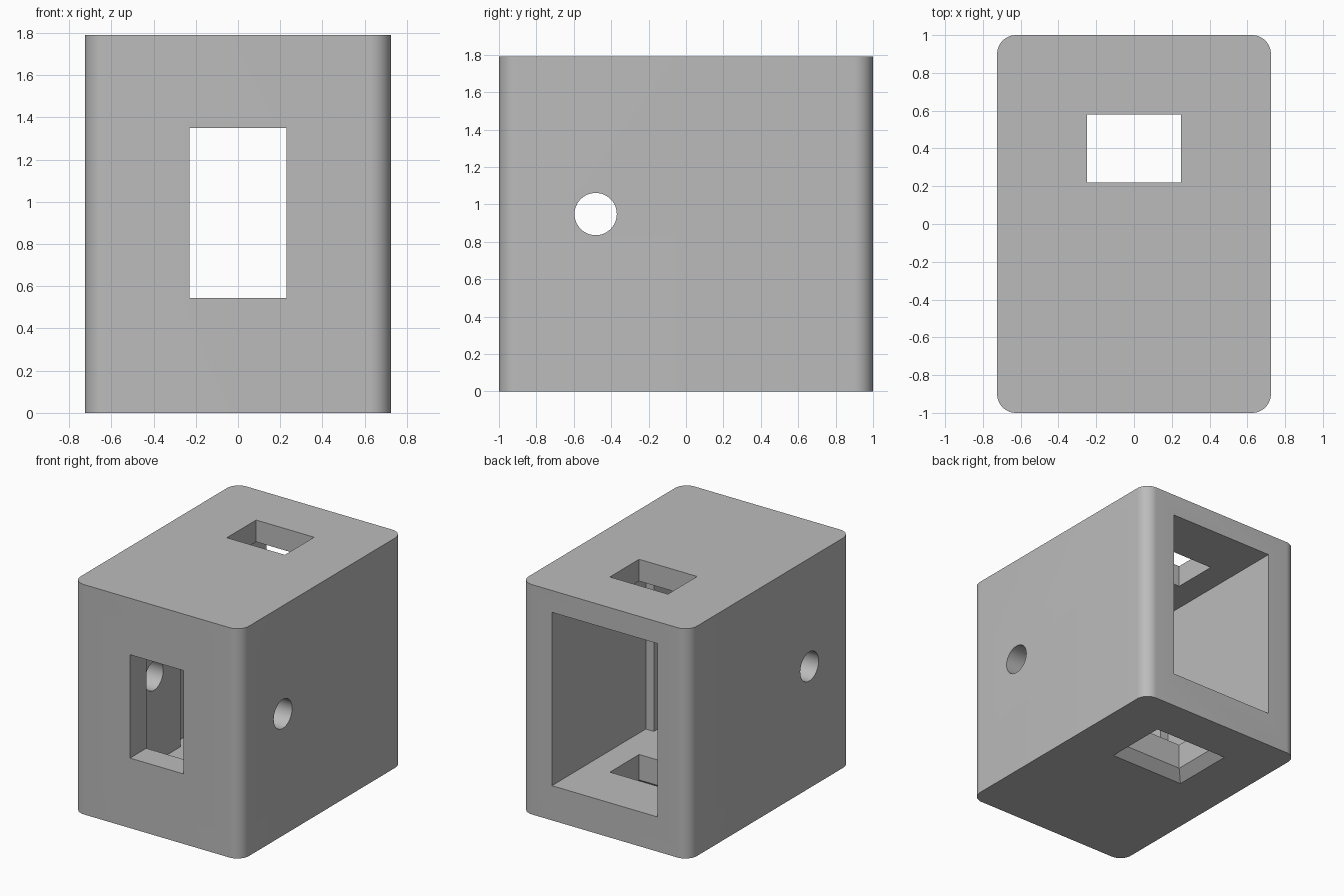
import bpy, bmesh, math
from mathutils import Matrix

if "Cube" in bpy.data.objects:
    bpy.data.objects.remove(bpy.data.objects["Cube"])

W, D, H = 0.725, 1.0, 1.79      # half width, half depth, height
MID = 0.945                     # height of the cavity axis
R = 0.1                         # vertical corner radius

grey = bpy.data.materials.new("grey plastic")
grey.diffuse_color = (0.5, 0.5, 0.5, 1)
grey.use_nodes = True
grey.node_tree.nodes["Principled BSDF"].inputs["Base Color"].default_value = grey.diffuse_color


def finish(bm, name, cutter=True):
    bmesh.ops.recalc_face_normals(bm, faces=bm.faces)
    me = bpy.data.meshes.new(name)
    bm.to_mesh(me)
    bm.free()
    me.materials.append(grey)
    ob = bpy.data.objects.new(name, me)
    bpy.context.collection.objects.link(ob)
    ob.hide_render = cutter
    return ob


def box(x, y0, y1, z0, z1, grow=0.0):
    """Box mirrored about x = 0; grow widens its bottom face into a taper."""
    bm = bmesh.new()
    lo, hi = [], []
    for sx, sy in ((-1, 0), (1, 0), (1, 1), (-1, 1)):
        y = y1 if sy else y0
        g = grow if sy else -grow
        lo.append(bm.verts.new((sx * (x + grow), y + g, z0)))
        hi.append(bm.verts.new((sx * x, y, z1)))
    bm.faces.new(lo)
    bm.faces.new(hi)
    for i in range(4):
        j = (i + 1) % 4
        bm.faces.new((lo[i], lo[j], hi[j], hi[i]))
    return bm


# Outer block with rounded vertical corners
bm = box(W, -D, D, 0, H)
upright = [e for e in bm.edges if abs(e.verts[0].co.z - e.verts[1].co.z) > 1]
bmesh.ops.bevel(bm, geom=upright, offset=R, segments=12, profile=0.5, affect='EDGES')
housing = finish(bm, "housing", cutter=False)

# Cavity, front window, top and bottom slots
cutters = [
    finish(box(0.455, -0.155, 1.1, 0.27, 1.62), "rear_chamber_cutter"),
    finish(box(0.385, -0.8, 0.0, 0.27, 1.62), "inner_chamber_cutter"),
    finish(box(0.23, -1.1, -0.7, 0.545, 1.35), "front_window_cutter"),
    finish(box(0.25, 0.22, 0.58, 1.5, 1.9), "top_slot_cutter"),
    finish(box(0.25, 0.22, 0.58, -0.1, 0.4), "bottom_slot_cutter"),
    finish(box(0.25, 0.22, 0.58, -0.02, 0.072, 0.092), "bottom_chamfer_cutter"),
]

# Round cross hole through both sides
bm = bmesh.new()
bmesh.ops.create_cone(bm, cap_ends=True, segments=48, radius1=0.113, radius2=0.113, depth=2,
                      matrix=Matrix.Translation((0, -0.483, 0.948)) @ Matrix.Rotation(math.pi / 2, 4, 'Y'))
cutters.append(finish(bm, "cross_hole_cutter"))

bpy.context.view_layer.objects.active = housing
housing.select_set(True)
for c in cutters:
    m = housing.modifiers.new(c.name, 'BOOLEAN')
    m.operation, m.solver, m.object = 'DIFFERENCE', 'EXACT', c
    bpy.ops.object.modifier_apply(modifier=m.name)
for c in cutters:
    bpy.data.objects.remove(c)

bpy.ops.object.shade_smooth_by_angle(angle=math.radians(30))
